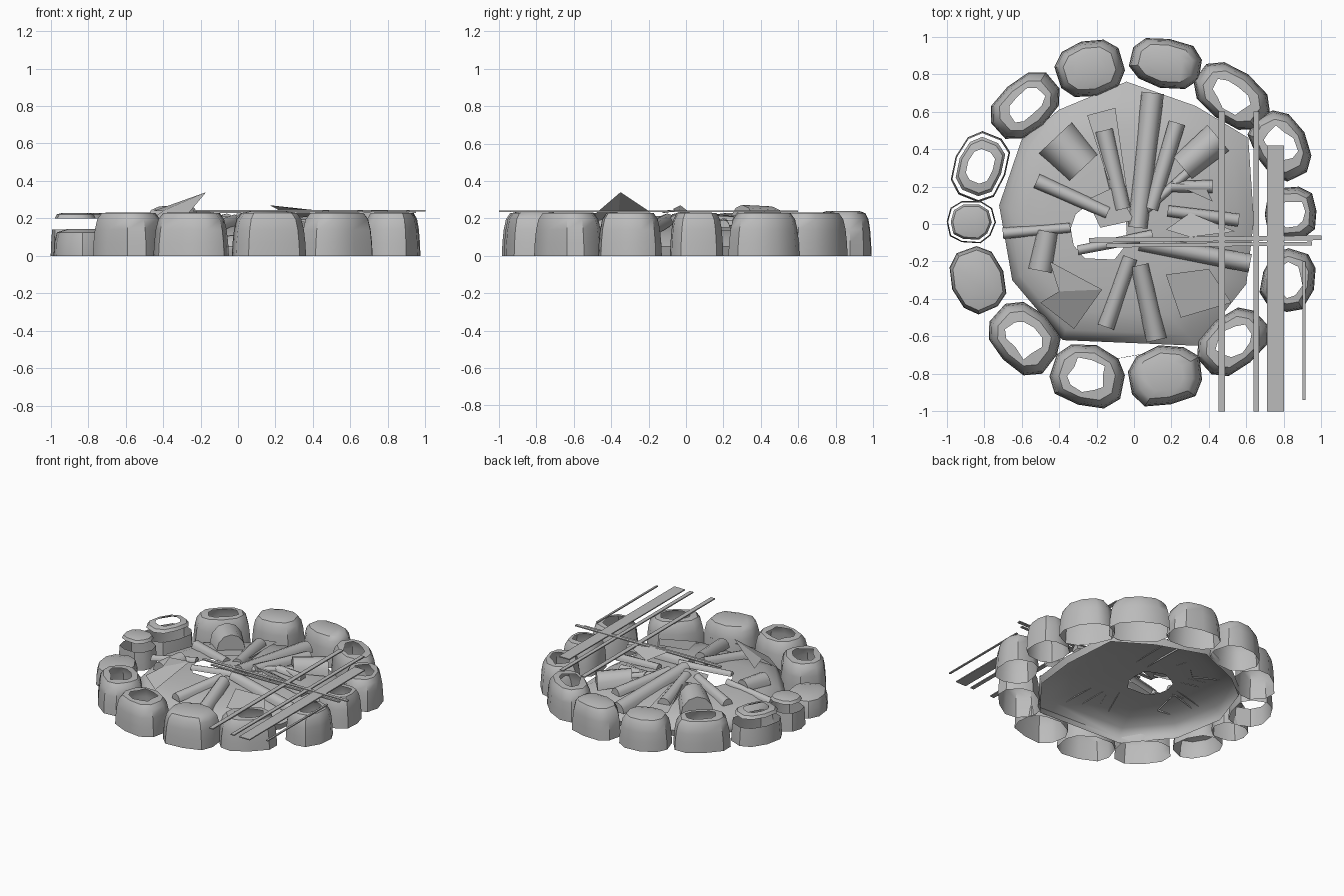
import bpy
import math
import random
from mathutils import Vector, Matrix

random.seed(4)
cube = bpy.data.objects.get("Cube")
if cube:
    bpy.data.objects.remove(cube, do_unlink=True)

STONE_GREY = (0.5, 0.5, 0.5, 1)
grey = bpy.data.materials.new("stone grey")
grey.use_nodes = True
grey.diffuse_color = STONE_GREY
shader = next(n for n in grey.node_tree.nodes if n.type == "BSDF_PRINCIPLED")
shader.inputs["Base Color"].default_value = STONE_GREY
shader.inputs["Roughness"].default_value = 0.8


def add_part(name, verts, faces, smooth=None):
    mesh = bpy.data.meshes.new(name)
    mesh.from_pydata([tuple(v) for v in verts], [], faces)
    mesh.materials.append(grey)
    obj = bpy.data.objects.new(name, mesh)
    bpy.context.collection.objects.link(obj)
    if smooth:
        bpy.ops.object.select_all(action="DESELECT")
        obj.select_set(True)
        bpy.context.view_layer.objects.active = obj
        bpy.ops.object.shade_smooth_by_angle(angle=math.radians(smooth))
    return obj


def loft(name, rings, cap_start=False, cap_end=False, smooth=None, closed=True):
    """Skin a stack of rings, or of open arcs, that share one point count."""
    count = len(rings[0])
    verts = [point for ring in rings for point in ring]
    faces = []
    for level in range(len(rings) - 1):
        low, high = level * count, (level + 1) * count
        for i in range(count if closed else count - 1):
            j = (i + 1) % count
            faces.append((low + i, low + j, high + j, high + i))
    if cap_start:
        faces.append(tuple(reversed(range(count))))
    if cap_end:
        faces.append(tuple(range(len(verts) - count, len(verts))))
    return add_part(name, verts, faces, smooth)


def stone(index, x, y, tangent, radial, kind):
    """Hollow boulder shell: closed, open-topped, low and flat, or with a loose lid."""
    turn = math.atan2(y, x)
    sides = 10
    wobble = [random.uniform(0.96, 1.05) for _ in range(sides)]

    def ring(scale, z, rough=0):
        points = []
        for i in range(sides):
            a = math.tau * i / sides
            # squarish outline
            u = math.copysign(abs(math.cos(a)) ** 0.8, math.cos(a))
            v = math.copysign(abs(math.sin(a)) ** 0.8, math.sin(a))
            s = scale * wobble[i] + random.uniform(-rough, rough)
            p = Matrix.Rotation(turn, 3, "Z") @ Vector((u * radial * s, v * tangent * s, 0))
            points.append(p + Vector((x, y, z)))
        return points

    name = f"ring_stone_{index}"
    base = [ring(1.02, 0), ring(1.0, 0.07), ring(0.96, 0.14)]
    shoulder = [ring(0.89, 0.195), ring(0.76, 0.228)]
    if kind == "closed":
        loft(name, base + shoulder + [ring(0.5, 0.24)], cap_end=True, smooth=40)
    elif kind == "open":
        loft(name, base + shoulder + [ring(0.5, 0.232, 0.1)], smooth=40)
    elif kind == "flat":
        loft(name, base[:2] + [ring(0.9, 0.125), ring(0.55, 0.142)], cap_end=True, smooth=40)
    else:
        loft(name, base, smooth=40)
        loft(name + "_lid", [ring(0.85, 0.2), ring(0.76, 0.222), ring(0.5, 0.23)],
             cap_end=kind == "lidded", smooth=40)


# Ring of stones: centre, tangential and radial half sizes
STONES = [
    (-.24, .83, .18, .15, "closed"), (.165, .86, .19, .13, "closed"),
    (.52, .68, .21, .14, "open"), (.78, .42, .19, .14, "open"),
    (.835, .06, .14, .14, "open"), (.82, -.3, .17, .14, "open"),
    (.53, -.63, .2, .14, "open"), (.165, -.81, .2, .155, "closed"),
    (-.25, -.81, .2, .16, "open"), (-.59, -.61, .2, .16, "open"),
    (-.835, -.3, .175, .14, "flat"), (-.87, .01, .11, .125, "lidded"),
    (-.82, .31, .185, .14, "broken"), (-.58, .63, .2, .14, "open"),
]
for number, row in enumerate(STONES, 1):
    stone(number, *row)

# Domed ash mound, hollow below and broken open off centre
OUTLINE = [(.64, .02), (.61, .46), (.33, .63), (-.04, .76), (-.4, .61), (-.6, .45),
           (-.72, .1), (-.65, -.3), (-.38, -.62), (.34, -.65), (.6, -.32)]
HOLE = Vector((-.23, -.06, 0))


def mound_ring(scale, z):
    return [HOLE + (Vector((x, y, 0)) - HOLE) * scale + Vector((0, 0, z)) for x, y in OUTLINE]


loft("ash_mound", [mound_ring(s, z) for s, z in
                   ((0.98, 0), (1, 0.05), (0.9, 0.1), (0.72, 0.135), (0.5, 0.155), (0.22, 0.165))],
     smooth=60)


def log(name, start, end, radius, taper=0.85, steps=6):
    """Charred half shell, open underneath, between two points on the mound."""
    start, end = Vector(start), Vector(end)
    side = (end - start).cross(Vector((0, 0, 1))).normalized()
    up = Vector((0, 0, 1))

    def arc(centre, r):
        angles = [math.pi * i / steps for i in range(steps + 1)]
        return [centre + side * r * math.cos(a) + up * r * 1.2 * math.sin(a) for a in angles]
    loft(name, [arc(start, radius * taper), arc(end, radius)], True, True, 50, closed=False)


# Branches leaning in toward the centre, and fat charred chunks
LOGS = [
    ((.02, -.02, .175), (.1, .7, .1), .06),
    ((.09, .08, .175), (.23, .54, .135), .045),
    ((-.06, .08, .175), (-.16, .5, .14), .05),
    ((.03, -.1, .175), (.62, -.21, .11), .05),
    ((-.02, -.18, .175), (-.15, -.55, .12), .045),
    ((.03, -.22, .175), (.12, -.62, .1), .055),
    ((-.14, .06, .18), (-.52, .23, .14), .04),
    ((-.34, -.02, .17), (-.7, -.05, .1), .03),
    ((.18, .07, .175), (.56, .02, .13), .035),
    ((.2, .2, .165), (.42, .2, .15), .035),
    ((-.02, 0, .18), (.36, .34, .155), .025),
    ((-.3, -.14, .17), (.1, -.06, .18), .03),
    ((-.27, .3, .15), (-.42, .46, .12), .12),
    ((.26, .3, .15), (.45, .46, .12), .09),
    ((-.46, -.04, .15), (-.5, -.25, .13), .065),
]
for number, (start, end, radius) in enumerate(LOGS, 1):
    log(f"branch_{number}", start, end, radius)

# Thin bark shards
SHARDS = [
    [(-.5, -.42, .17), (-.32, -.56, .16), (-.17, -.35, .34), (-.4, -.36, .24)],
    [(-.45, -.2, .24), (-.17, -.35, .34), (-.4, -.36, .24)],
    [(.17, -.27, .19), (.4, -.24, .18), (.52, -.42, .13), (.25, -.5, .15)],
    [(.17, -.03, .27), (.3, .06, .2), (.54, -.04, .23), (.3, -.07, .25)],
    [(-.25, .13, .18), (-.1, .2, .2), (0, .02, .21), (-.18, -.02, .19)],
    [(-.25, .58, .14), (-.1, .62, .14), (-.04, .2, .19), (-.14, .24, .2)],
    [(.2, .22, .2), (.38, .2, .19), (.42, .12, .18)],
    [(-.15, -.73, .1), (.3, -.65, .12), (-.05, -.71, .11)],
]
for number, corners in enumerate(SHARDS, 1):
    add_part(f"bark_shard_{number}", corners, [tuple(range(len(corners)))])


def strip(name, centre, length, width, turn):
    """Thin flat bar lying along its turned x axis."""
    place = Matrix.Rotation(turn, 3, "Z")
    rings = [[Vector(centre) + place @ Vector((u * length / 2, v * width / 2, z))
              for u, v in ((-1, -1), (1, -1), (1, 1), (-1, 1))] for z in (-.004, .004)]
    loft(name, rings, True, True)


# Flat grill strips: x, width, start and end along y
STRIPS = [(.468, .035, -1, .6), (.652, .03, -1, .6), (.755, .09, -1, .42), (.908, .015, -.94, -.2)]
for number, (x, width, start, end) in enumerate(STRIPS, 1):
    strip(f"grill_strip_{number}", (x, (start + end) / 2, .237), end - start, width, math.pi / 2)
strip("cross_strip_front", (.4, -.11, .232), 1.1, .02, .01)
strip("cross_strip_back", (.38, -.08, .24), 1.24, .025, .01)
